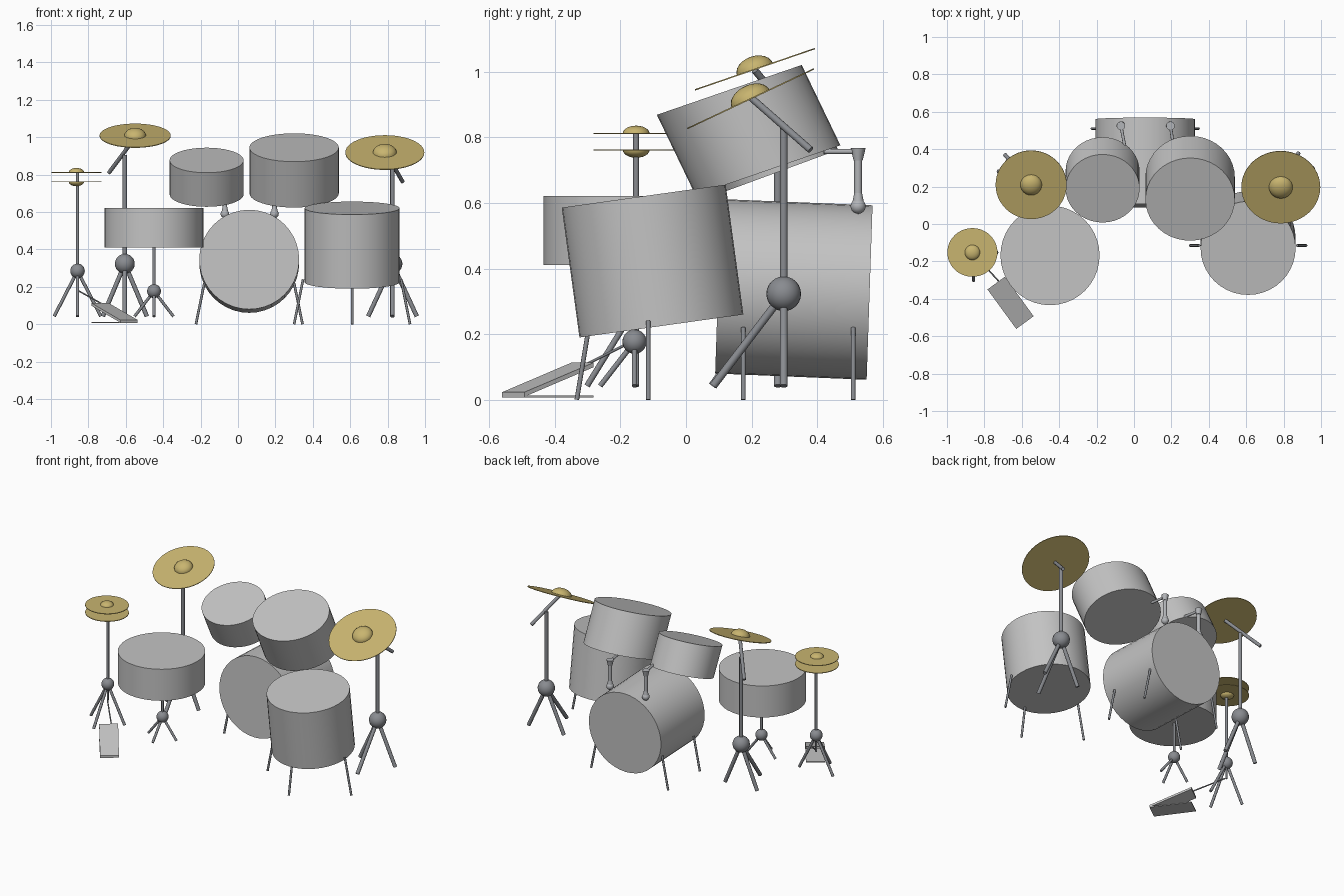
import bpy, bmesh, math
from mathutils import Matrix, Vector

cube = bpy.data.objects.get("Cube")
if cube:
    bpy.data.objects.remove(cube, do_unlink=True)


def material(name, color):
    m = bpy.data.materials.new(name)
    m.use_nodes = True
    m.diffuse_color = (*color, 1)
    m.node_tree.nodes["Principled BSDF"].inputs["Base Color"].default_value = (*color, 1)
    return m


SHELL = material("light grey shell", (0.55, 0.55, 0.55))
METAL = material("dark grey metal", (0.25, 0.26, 0.28))
CHROME = material("bright grey metal", (0.45, 0.46, 0.48))
GOLD = material("gold cymbal", (0.58, 0.46, 0.16))


def finish(name, bm, mat):
    mesh = bpy.data.meshes.new(name)
    bm.to_mesh(mesh)
    bm.free()
    mesh.materials.append(mat)
    obj = bpy.data.objects.new(name, mesh)
    bpy.context.collection.objects.link(obj)
    bpy.ops.object.select_all(action="DESELECT")
    obj.select_set(True)
    bpy.context.view_layer.objects.active = obj
    bpy.ops.object.shade_smooth_by_angle(angle=math.radians(40))
    return obj


def frame(center, u, v, w):
    """Matrix with the given column vectors and origin."""
    m = Matrix((u, v, w)).transposed().to_4x4()
    m.translation = center
    return m


def disc(name, bottom, top, rx, v, mat, sides=40):
    """Cylinder between two centres; v is the second radius of its end faces."""
    a, b = Vector(bottom), Vector(top)
    bm = bmesh.new()
    bmesh.ops.create_cone(bm, cap_ends=True, segments=sides, radius1=1, radius2=1, depth=1,
                          matrix=frame((a + b) / 2, (rx, 0, 0), v, b - a))
    return finish(name, bm, mat)


def rod(name, start, end, r, mat=METAL, r_end=None):
    a, b = Vector(start), Vector(end)
    m = (b - a).to_track_quat("Z", "Y").to_matrix().to_4x4()
    m.translation = (a + b) / 2
    bm = bmesh.new()
    bmesh.ops.create_cone(bm, cap_ends=True, segments=12, radius1=r, radius2=r_end or r,
                          depth=(b - a).length, matrix=m)
    return finish(name, bm, mat)


def ball(name, center, r, mat=METAL):
    bm = bmesh.new()
    bmesh.ops.create_uvsphere(bm, u_segments=24, v_segments=12, radius=r,
                              matrix=Matrix.Translation(center))
    return finish(name, bm, mat)


def cymbal(name, center, rx, v, bell_r, bell_h):
    """Thin plate with a half-dome bell; a negative bell_h turns the bell down."""
    c, v = Vector(center), Vector(v)
    n = Vector((1, 0, 0)).cross(v).normalized()
    disc(name, c - n * 0.002, c + n * 0.002, rx, v, GOLD, 48)
    bm = bmesh.new()
    bmesh.ops.create_uvsphere(bm, u_segments=24, v_segments=12, radius=1)
    low = [p for p in bm.verts if p.co.z < -0.01]
    bmesh.ops.delete(bm, geom=low, context="VERTS")
    bm.transform(frame(c, (bell_r, 0, 0), v.normalized() * bell_r, n * bell_h))
    bmesh.ops.recalc_face_normals(bm, faces=bm.faces)
    finish(name + "_bell", bm, GOLD)


def stand(name, x, y, top, hub, hub_r, pole_r, side, forward):
    """Pole, round hub and a tripod with two side legs and one front leg."""
    rod(name + "_pole", (x, y, hub), (x, y, top), pole_r)
    ball(name + "_hub", (x, y, hub), hub_r)
    for part, dx, dy in (("right", -side, 0), ("left", side, 0), ("front", 0, -forward)):
        rod(f"{name}_{part}_leg", (x, y, hub), (x + dx, y + dy, 0.042), pole_r)


# Drums
disc("bass_drum", (0.06, 0.56, 0.327), (0.06, 0.098, 0.346), 0.267, (0, 0.009, 0.266), SHELL)
disc("floor_tom", (0.61, -0.075, 0.225), (0.61, -0.129, 0.621), 0.254, (0, 0.25, 0.035), SHELL)
disc("left_tom", (0.3, 0.25, 0.7), (0.3, 0.132, 0.945), 0.239, (0, 0.221, 0.076), SHELL)
disc("right_tom", (-0.168, 0.282, 0.695), (-0.168, 0.19, 0.877), 0.198, (0, 0.182, 0.067), SHELL)
disc("snare_drum", (-0.449, -0.168, 0.411), (-0.449, -0.168, 0.622), 0.265, (0, 0.266, 0), SHELL)

# Bass drum legs, in mirrored pairs about the drum's centre
for s, side in ((-1, "right"), (1, "left")):
    for y, end in ((0.175, "front"), (0.51, "back")):
        rod(f"bass_{end}_{side}_leg", (0.06 + s * 0.24, y, 0.22), (0.06 + s * 0.285, y, 0), 0.007)
    rod(f"floor_tom_{side}_leg", (0.61 + s * 0.262, -0.115, 0.24),
        (0.61 + s * 0.31, -0.115, 0), 0.007)
rod("floor_tom_front_leg", (0.61, -0.298, 0.21), (0.61, -0.333, 0), 0.007)

# Tom holders on the bass drum
for name, x, reach in (("right", -0.07, 0.02), ("left", 0.195, 0.015)):
    rod(name + "_holder_post", (x, 0.525, 0.58), (x, 0.525, 0.755), 0.012, CHROME)
    rod(name + "_holder_cap", (x, 0.525, 0.73), (x, 0.525, 0.768), 0.014, CHROME, 0.023)
    rod(name + "_holder_foot", (x, 0.525, 0.59), (x, 0.525, 0.63), 0.02, CHROME, 0.012)
    ball(name + "_holder_ball", (x, 0.525, 0.59), 0.023, CHROME)
    rod(name + "_holder_arm", (x, 0.525, 0.757), (x + reach, 0.42, 0.757), 0.008, CHROME)

# Stands
stand("snare_stand", -0.449, -0.157, 0.42, 0.177, 0.037, 0.008, 0.104, 0.105)
stand("hi_hat_stand", -0.858, -0.152, 0.815, 0.285, 0.039, 0.009, 0.125, 0.15)
stand("right_cymbal_stand", -0.605, 0.28, 0.906, 0.323, 0.053, 0.012, 0.118, 0.2)
stand("left_cymbal_stand", 0.826, 0.298, 0.835, 0.323, 0.053, 0.012, 0.13, 0.215)
rod("right_cymbal_boom", (-0.545, 0.21, 1.005), (-0.69, 0.37, 0.81), 0.011)
rod("left_cymbal_boom", (0.79, 0.2, 0.92), (0.88, 0.38, 0.762), 0.011)

# Cymbals
cymbal("right_cymbal", (-0.55, 0.21, 1.008), 0.19, (0, 0.183, 0.063), 0.058, 0.04)
cymbal("left_cymbal", (0.785, 0.197, 0.918), 0.211, (0, 0.193, 0.091), 0.064, 0.042)
cymbal("hi_hat_top", (-0.864, -0.152, 0.812), 0.134, (0, 0.13, 0), 0.041, 0.024)
cymbal("hi_hat_bottom", (-0.864, -0.152, 0.762), 0.134, (0, 0.13, 0), 0.041, -0.024)

# Hi-hat pedal: a flat base and a board rising from the heel
heel, toe = Vector((-0.583, -0.527, 0.01)), Vector((-0.737, -0.316, 0.01))
along = toe - heel
across = Vector((along.y, -along.x, 0)).normalized() * 0.115


def plate(name, start, end, thick):
    bm = bmesh.new()
    bmesh.ops.create_cube(bm, size=1, matrix=frame((start + end) / 2, end - start,
                                                   -across, (0, 0, thick)))
    finish(name, bm, SHELL)


plate("pedal_base", heel, toe, 0.006)
plate("pedal_board", heel + Vector((0, 0, 0.006)), toe + Vector((0, 0, 0.096)), 0.014)
rod("pedal_link", (-0.72, -0.31, 0.105), (-0.855, -0.16, 0.18), 0.004)
rod("pedal_shaft", (-0.858, -0.152, 0.285), (-0.858, -0.152, 0.175), 0.006)
